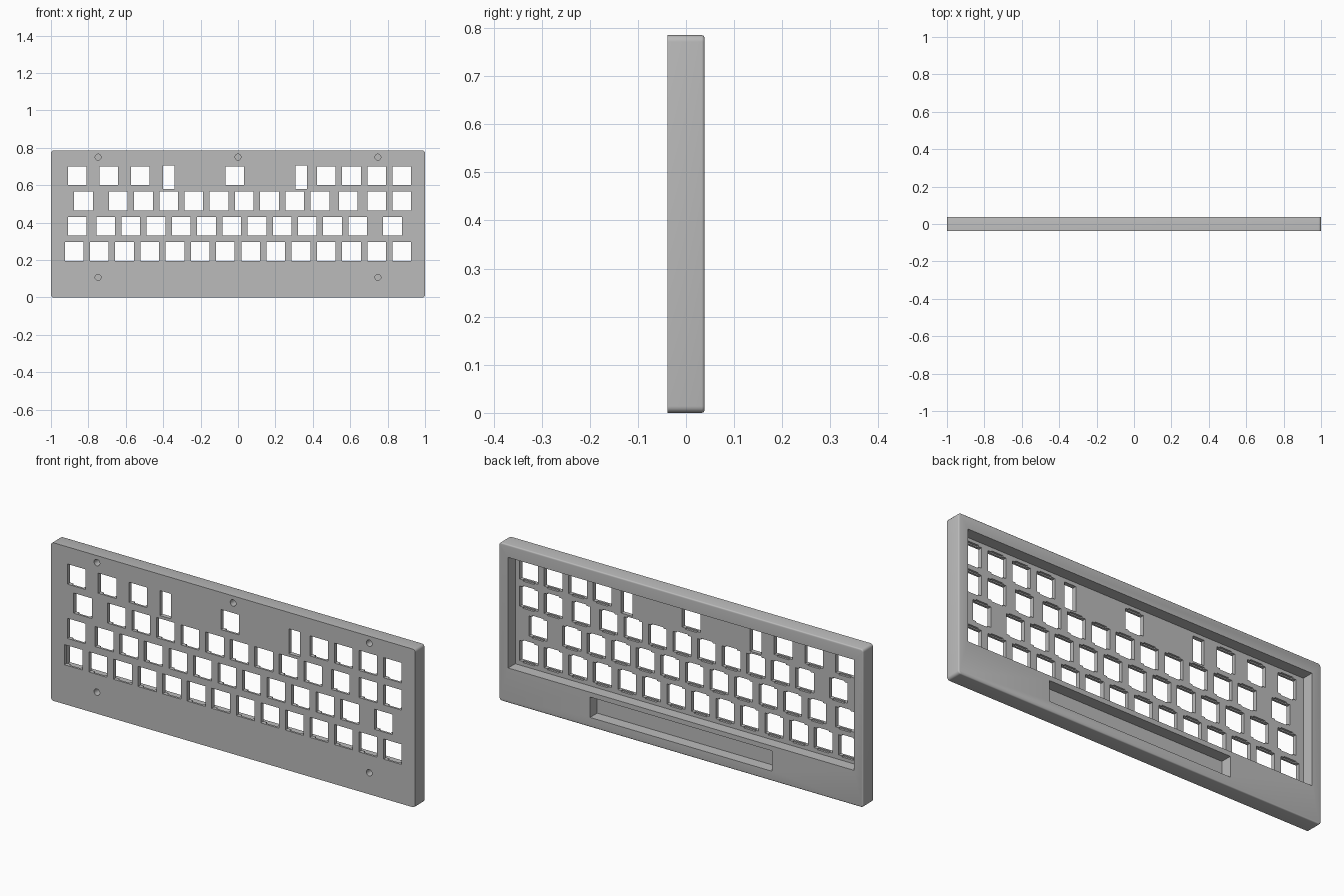
import bpy, bmesh, math
from mathutils import Matrix, Vector

if "Cube" in bpy.data.objects:
    bpy.data.objects.remove(bpy.data.objects["Cube"])

H, D = 0.785, 0.0385          # case height, half thickness
U, LEFT = 0.1348, -0.9436     # key pitch, left edge of the key field
FLOOR = -0.0175               # inner face of the key plate

grey = bpy.data.materials.new("case grey")
grey.diffuse_color = (0.5, 0.5, 0.5, 1)
grey.use_nodes = True
grey.node_tree.nodes["Principled BSDF"].inputs["Base Color"].default_value = grey.diffuse_color


def finish(bm, name):
    bmesh.ops.recalc_face_normals(bm, faces=bm.faces)
    me = bpy.data.meshes.new(name)
    bm.to_mesh(me)
    bm.free()
    me.materials.append(grey)
    ob = bpy.data.objects.new(name, me)
    bpy.context.collection.objects.link(ob)
    return ob


def box(bm, x0, x1, y0, y1, z0, z1):
    m = Matrix.Translation(((x0 + x1) / 2, (y0 + y1) / 2, (z0 + z1) / 2))
    m = m @ Matrix.Diagonal((x1 - x0, y1 - y0, z1 - z0, 1))
    bmesh.ops.create_cube(bm, size=1, matrix=m)


def cut(target, bm, name):
    cutter = finish(bm, name)
    cutter.hide_render = True
    mod = target.modifiers.new(name, 'BOOLEAN')
    mod.operation, mod.solver, mod.object = 'DIFFERENCE', 'EXACT', cutter
    bpy.context.view_layer.objects.active = target
    bpy.ops.object.modifier_apply(modifier=name)
    bpy.data.objects.remove(cutter)


# Case block: rounded corners, softened rear rim
bm = bmesh.new()
box(bm, -1, 1, -D, D, 0, H)
corners = [e for e in bm.edges
           if abs((e.verts[0].co - e.verts[1].co).y) > 0.01]
bmesh.ops.bevel(bm, geom=corners, offset=0.014, segments=5, profile=0.5,
                affect='EDGES')
rim = [e for e in bm.edges if all(v.co.y > D - 1e-4 for v in e.verts)]
bmesh.ops.bevel(bm, geom=rim, offset=0.006, segments=3, profile=0.5,
                affect='EDGES')
case = finish(bm, "keyboard_case")

# Rear pocket, spacer recess and blind screw holes
bm = bmesh.new()
box(bm, -0.95, 0.95, FLOOR, 0.1, 0.173, 0.722)
box(bm, -0.5, 0.5, FLOOR, 0.1, 0.048, 0.149)
for x, z in ((-0.748, 0.75), (0, 0.75), (0.748, 0.75),
             (-0.748, 0.107), (0.748, 0.107)):
    m = Matrix.Translation((x, -D, z)) @ Matrix.Rotation(math.pi / 2, 4, 'X')
    bmesh.ops.create_cone(bm, cap_ends=True, segments=24, radius1=0.016,
                          radius2=0.016, depth=0.1, matrix=m)
cut(case, bm, "pocket_cutter")

# Key centres, in key units from the left, one list per row from the top
rows = [
    [0.625, 1.875, 3.125, 6.875, 10.5, 11.5, 12.5, 13.5],
    [0.875] + [2.25 + i for i in range(9)] + [11.375, 12.5, 13.5],
    [0.625] + [1.75 + i for i in range(11)] + [13.125],
    [0.5 + i for i in range(14)],
]
holes, notches = bmesh.new(), bmesh.new()
for r, row in enumerate(rows):
    z = 0.650 - r * U
    for k in row:
        x = LEFT + k * U
        box(holes, x - 0.05, x + 0.05, -0.1, 0.01, z - 0.05, z + 0.05)
        # Clip notches behind the front lip
        box(notches, x - 0.032, x + 0.032, -0.028, 0.01, z - 0.056, z + 0.056)
# Stabiliser slots either side of the long key
for s in (-1, 1):
    x = LEFT + 6.875 * U + s * 0.354
    box(holes, x - 0.031, x + 0.031, -0.1, 0.01, 0.58, 0.704)
cut(case, holes, "key_hole_cutter")
cut(case, notches, "clip_notch_cutter")

bpy.ops.object.select_all(action='DESELECT')
case.select_set(True)
bpy.context.view_layer.objects.active = case
bpy.ops.object.shade_smooth_by_angle(angle=math.radians(35))
